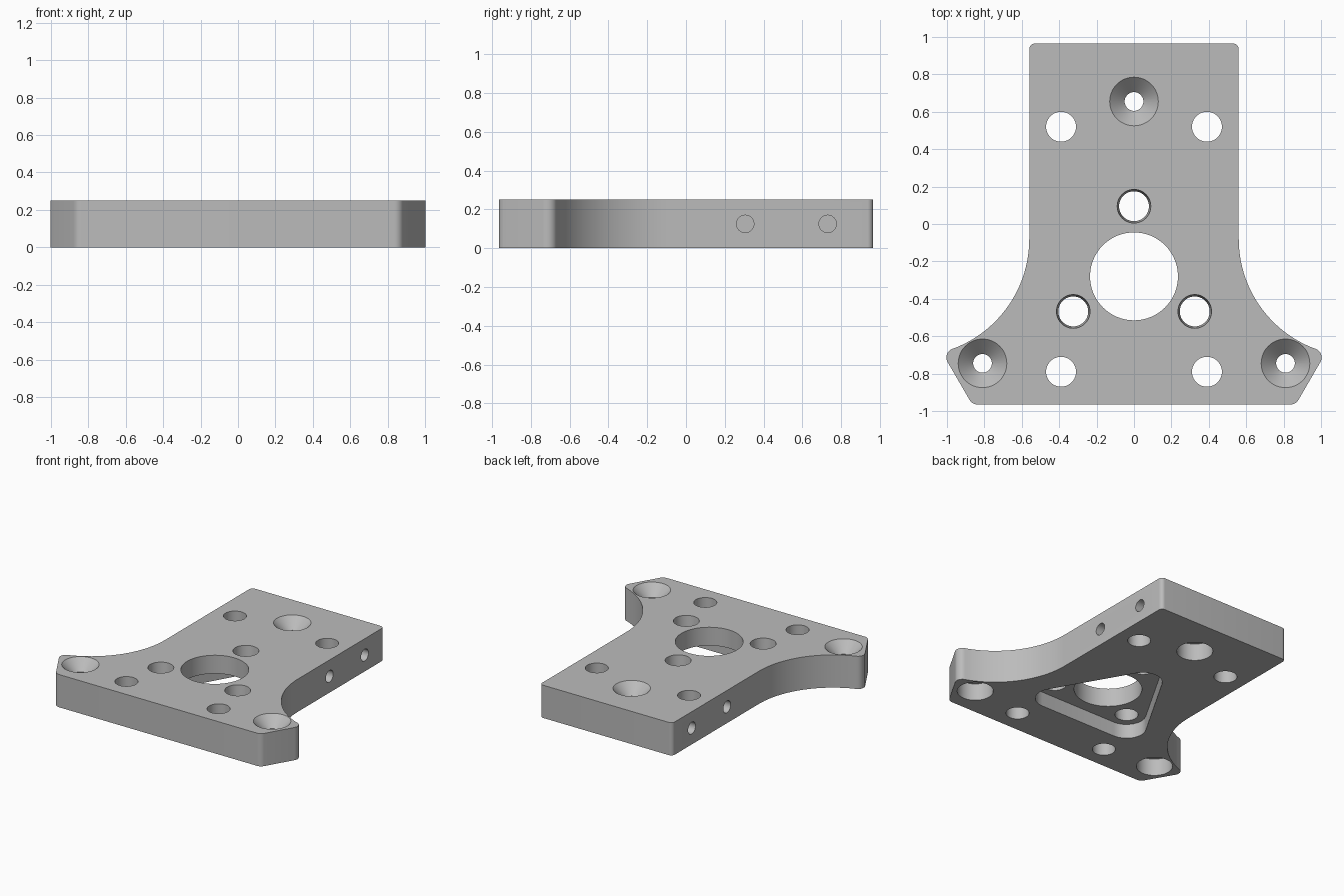
import bpy, bmesh, math
from mathutils import Vector, Matrix

old = bpy.data.objects.get("Cube")
if old:
    bpy.data.objects.remove(old, do_unlink=True)

T = 0.25           # plate thickness
OVER = 0.02        # cutter overshoot


def finish(name, bm):
    bmesh.ops.recalc_face_normals(bm, faces=bm.faces)
    mesh = bpy.data.meshes.new(name)
    bm.to_mesh(mesh)
    bm.free()
    obj = bpy.data.objects.new(name, mesh)
    bpy.context.collection.objects.link(obj)
    return obj


def rounded(corners, steps=8):
    """Outline from (x, y, radius) corners, each filleted by its radius."""
    out = []
    for i, (x, y, r) in enumerate(corners):
        p = Vector((x, y))
        if r == 0:
            out.append(p)
            continue
        a = (Vector(corners[i - 1][:2]) - p).normalized()
        b = (Vector(corners[(i + 1) % len(corners)][:2]) - p).normalized()
        half = a.angle(b) / 2
        centre = p + (a + b).normalized() * r / math.sin(half)
        start = p + a * r / math.tan(half) - centre
        end = p + b * r / math.tan(half) - centre
        turn = math.atan2(start.x * end.y - start.y * end.x, start.dot(end))
        for k in range(steps + 1):
            out.append(centre + Matrix.Rotation(turn * k / steps, 2) @ start)
    return out


def prism(name, outline, z0, z1):
    bm = bmesh.new()
    face = bm.faces.new([bm.verts.new((p.x, p.y, z0)) for p in outline])
    new = bmesh.ops.extrude_face_region(bm, geom=[face])["geom"]
    bmesh.ops.translate(bm, vec=(0, 0, z1 - z0),
                        verts=[v for v in new if isinstance(v, bmesh.types.BMVert)])
    return finish(name, bm)


def turned(name, profile, x, y, n=48):
    """Solid of revolution from (radius, z) pairs, bottom to top."""
    bm = bmesh.new()
    rings = [[bm.verts.new((x + r * math.cos(math.tau * i / n),
                            y + r * math.sin(math.tau * i / n), z))
              for i in range(n)] for r, z in profile]
    for low, high in zip(rings, rings[1:]):
        for i in range(n):
            j = (i + 1) % n
            bm.faces.new((low[i], low[j], high[j], high[i]))
    bm.faces.new(rings[0])
    bm.faces.new(rings[-1])
    return finish(name, bm)


# Plate outline: half of it, swept flank included, then mirrored
R = 0.626
half = [(0.56, 0.965, 0.03)]
for k in range(21):
    a = math.radians(68) * k / 20
    half.append((0.56 + R - R * math.cos(a), -0.08 - R * math.sin(a), 0))
half += [(1.027, -0.686, 0.05), (0.865, -0.965, 0.05)]
plate = prism("mounting_plate",
              rounded(half + [(-x, y, r) for x, y, r in reversed(half)]), 0, T)

cutters = []

# Triangular pocket in the underside, around the three tapered holes
C = -0.28
reach = 0.375 + 2 * 0.135
tri = [(reach * math.cos(a), C + reach * math.sin(a), 0.135)
       for a in (math.radians(90 + 120 * k) for k in range(3))]
cutters.append(prism("pocket_cutter", rounded(tri), -OVER, 0.11))

# Central bore
cutters.append(turned("bore_cutter", [(0.235, -OVER), (0.235, T + OVER)], 0, C, 80))

# Tapered holes
for k in range(3):
    a = math.radians(90 + 120 * k)
    cutters.append(turned("taper_cutter", [(0.08, 0.05), (0.08, 0.11), (0.09, T), (0.09, T + OVER)],
                          0.375 * math.cos(a), C + 0.375 * math.sin(a)))

# Plain through holes
for x in (-0.39, 0.39):
    for y in (0.52, -0.79):
        cutters.append(turned("through_cutter", [(0.08, -OVER), (0.08, T + OVER)], x, y))

# Countersunk holes, bored out from below
for x, y in ((0, 0.655), (0.81, -0.745), (-0.81, -0.745)):
    cutters.append(turned("countersink_cutter",
                          [(0.125, -OVER), (0.125, 0.13), (0.05, 0.13), (0.05, T - 0.08),
                           (0.13, T), (0.13 + OVER, T + OVER)], x, y))

# Blind holes in both long sides
for side in (-1, 1):
    for y in (0.305, 0.73):
        pin = turned("side_hole_cutter", [(0.045, -0.15), (0.045, 0.15)], 0, 0, 32)
        pin.data.transform(Matrix.Translation((side * 0.46, y, T / 2))
                           @ Matrix.Rotation(math.pi / 2, 4, 'Y'))
        cutters.append(pin)

# Cut everything out of the plate
bpy.ops.object.select_all(action='DESELECT')
bpy.context.view_layer.objects.active = plate
plate.select_set(True)
for cutter in cutters:
    cutter.hide_render = True
    mod = plate.modifiers.new("cut", 'BOOLEAN')
    mod.operation = 'DIFFERENCE'
    mod.solver = 'EXACT'
    mod.object = cutter
    bpy.ops.object.modifier_apply(modifier=mod.name)
    bpy.data.objects.remove(cutter, do_unlink=True)

# Material and shading
grey = bpy.data.materials.new("plain_grey")
grey.use_nodes = True
colour = (0.5, 0.5, 0.5, 1)
grey.diffuse_color = colour
grey.node_tree.nodes["Principled BSDF"].inputs["Base Color"].default_value = colour
plate.data.materials.clear()
plate.data.materials.append(grey)
bpy.ops.object.shade_smooth_by_angle(angle=math.radians(25))
